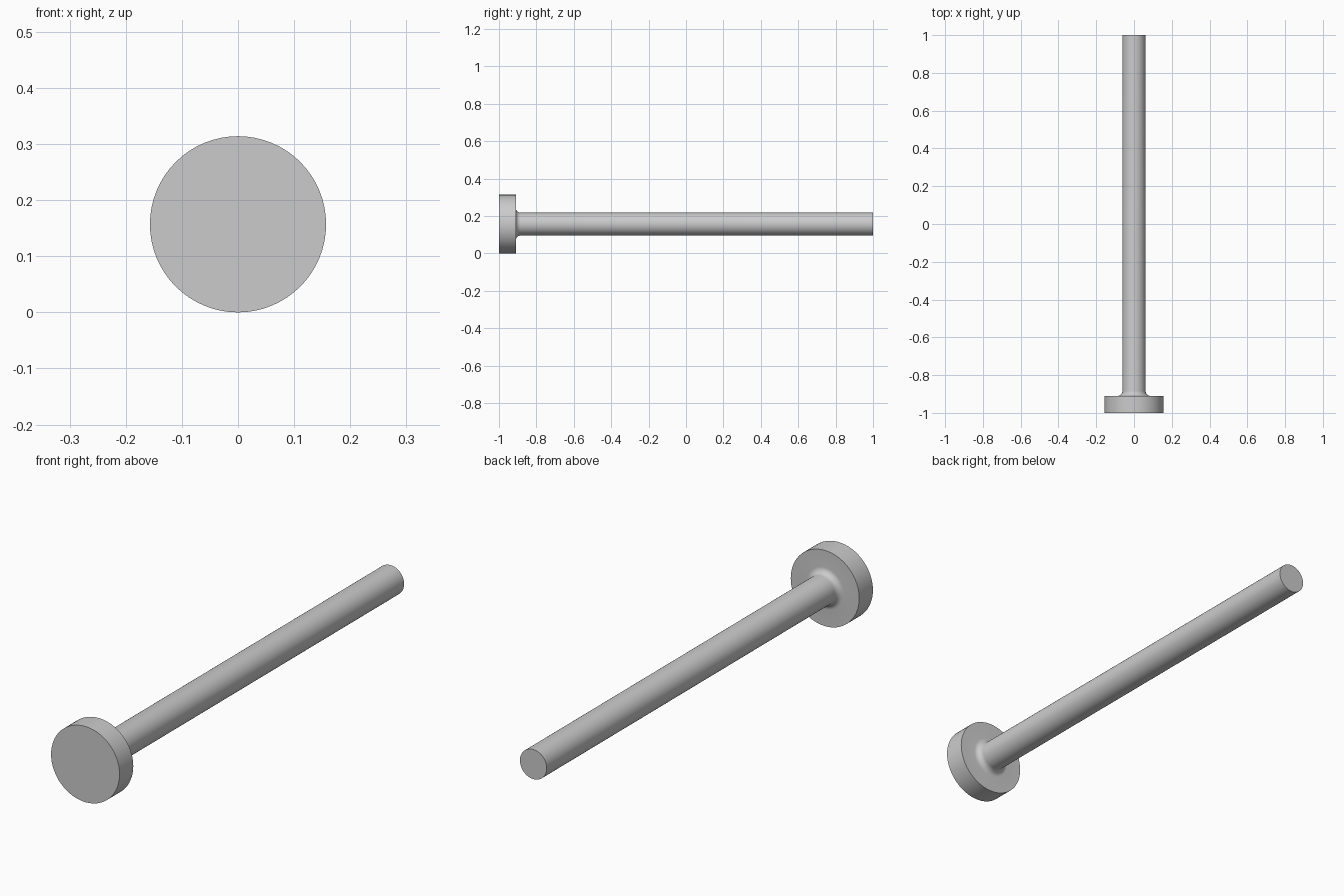
import bpy, bmesh
from math import pi, sin, cos, radians
from mathutils import Vector, Matrix

cube = bpy.data.objects.get("Cube")
if cube:
    bpy.data.objects.remove(cube, do_unlink=True)

# Main dimensions
HEAD_R, SHAFT_R = 0.157, 0.0615
FRONT, HEAD_BACK, TIP = -1.0, -0.91, 1.0
FILLET, SEGMENTS = 0.025, 64

# Plain grey metal
steel = bpy.data.materials.new("grey_steel")
steel.use_nodes = True
colour = (0.6, 0.6, 0.6, 1.0)
steel.diffuse_color = colour
steel.node_tree.nodes["Principled BSDF"].inputs["Base Color"].default_value = colour

# Profile (radius, y): flat head, concave fillet under it, straight shaft
profile = [(0, FRONT), (HEAD_R, FRONT), (HEAD_R, HEAD_BACK)]
for i in range(9):
    a = i / 8 * pi / 2
    profile.append((SHAFT_R + FILLET * (1 - sin(a)),
                    HEAD_BACK + FILLET * (1 - cos(a))))
profile += [(SHAFT_R, TIP), (0, TIP)]

# Revolve the profile about the y axis
bm = bmesh.new()
verts = [bm.verts.new((r, y, 0)) for r, y in profile]
edges = [bm.edges.new(pair) for pair in zip(verts, verts[1:])]
bmesh.ops.spin(bm, geom=verts + edges, cent=(0, 0, 0), axis=(0, 1, 0),
               angle=2 * pi, steps=SEGMENTS, use_merge=True)
bmesh.ops.remove_doubles(bm, verts=bm.verts, dist=1e-5)

# Turn the fans at both ends into single flat caps
for y in (FRONT, TIP):
    centre = [v for v in bm.verts
              if abs(v.co.y - y) < 1e-5 and Vector((v.co.x, v.co.z)).length < 1e-4]
    bmesh.ops.dissolve_verts(bm, verts=centre)
bmesh.ops.recalc_face_normals(bm, faces=bm.faces)
bm.transform(Matrix.Translation((0, 0, HEAD_R)))

mesh = bpy.data.meshes.new("headed_pin")
bm.to_mesh(mesh)
bm.free()
mesh.materials.append(steel)
pin = bpy.data.objects.new("headed_pin", mesh)
bpy.context.collection.objects.link(pin)

# Smooth barrel and fillet, crisp rims
bpy.ops.object.select_all(action='DESELECT')
pin.select_set(True)
bpy.context.view_layer.objects.active = pin
bpy.ops.object.shade_smooth_by_angle(angle=radians(30))
